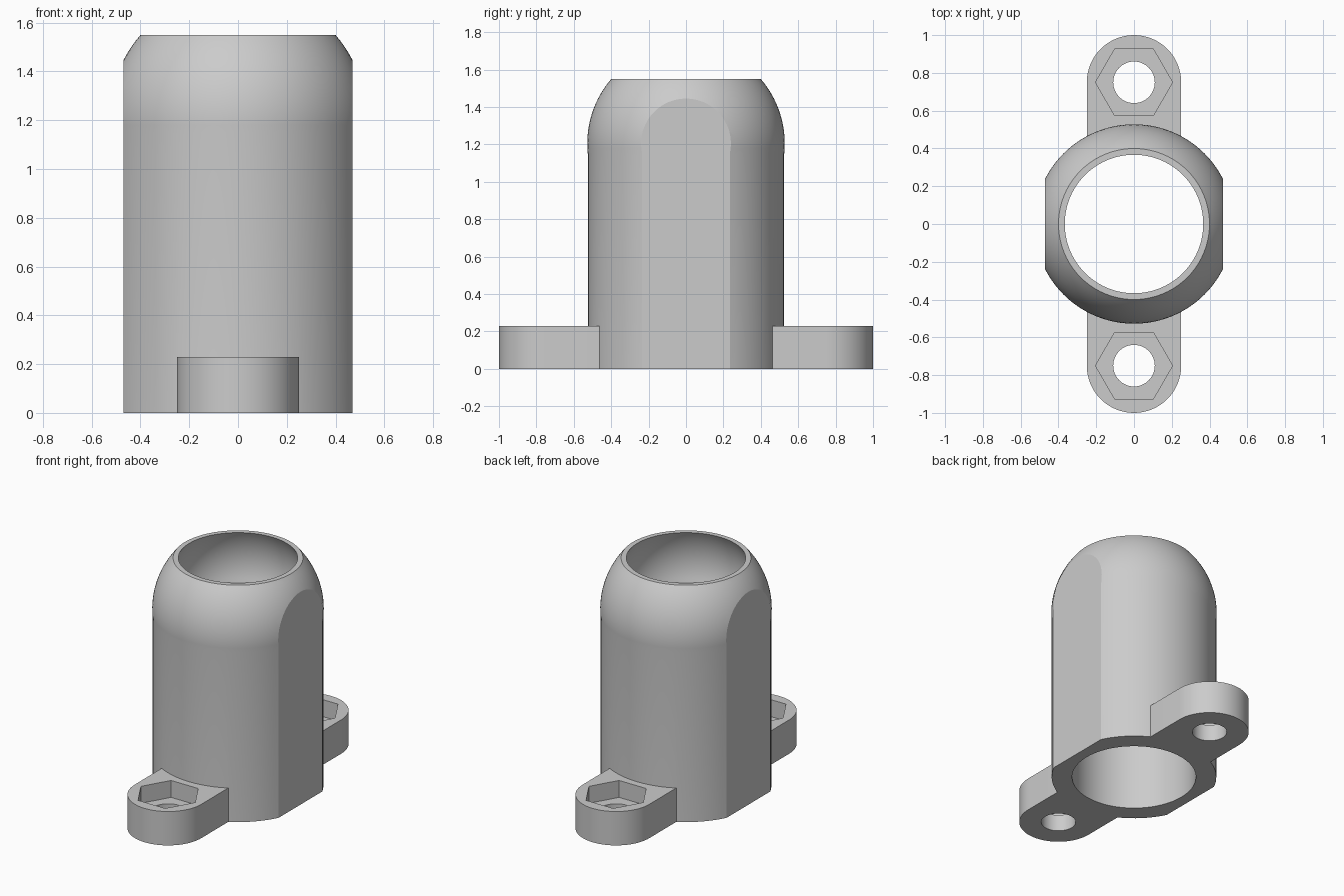
import bpy, bmesh, math
from math import sin, cos, pi, radians

cube = bpy.data.objects.get("Cube")
if cube:
    bpy.data.objects.remove(cube, do_unlink=True)

grey = bpy.data.materials.new("plain grey")
grey.use_nodes = True
grey.diffuse_color = (0.6, 0.6, 0.6, 1)
grey.node_tree.nodes["Principled BSDF"].inputs["Base Color"].default_value = (0.6, 0.6, 0.6, 1)


def make_object(name, bm):
    bmesh.ops.recalc_face_normals(bm, faces=bm.faces)
    mesh = bpy.data.meshes.new(name)
    bm.to_mesh(mesh)
    bm.free()
    mesh.materials.append(grey)
    ob = bpy.data.objects.new(name, mesh)
    bpy.context.collection.objects.link(ob)
    return ob


def arc(cx, cy, r, start, end, n):
    """Points along a circular arc, angles in radians."""
    steps = [start + (end - start) * i / n for i in range(n + 1)]
    return [(cx + r * cos(a), cy + r * sin(a)) for a in steps]


def prism(name, outline, z0, z1):
    bm = bmesh.new()
    base = bm.faces.new([bm.verts.new((x, y, z0)) for x, y in outline])
    top = bmesh.ops.extrude_face_region(bm, geom=[base])["geom"]
    moved = [v for v in top if isinstance(v, bmesh.types.BMVert)]
    bmesh.ops.translate(bm, verts=moved, vec=(0, 0, z1 - z0))
    return make_object(name, bm)


def lathe(name, profile, segments):
    """Revolve a closed (radius, z) profile about the z axis."""
    bm = bmesh.new()
    rings = []
    for s in range(segments):
        a = 2 * pi * s / segments
        rings.append([bm.verts.new((r * cos(a), r * sin(a), z)) for r, z in profile])
    n = len(profile)
    for s in range(segments):
        p, q = rings[s], rings[(s + 1) % segments]
        for i in range(n):
            j = (i + 1) % n
            bm.faces.new((p[i], q[i], q[j], p[j]))
    return make_object(name, bm)


def combine(target, other, operation):
    mod = target.modifiers.new("combine", 'BOOLEAN')
    mod.operation = operation
    mod.solver = 'EXACT'
    mod.object = other
    bpy.context.view_layer.objects.active = target
    bpy.ops.object.modifier_apply(modifier=mod.name)
    bpy.data.objects.remove(other, do_unlink=True)


# Hollow body: straight wall, truncated dome, ball seat above a straight bore
top_z, shoulder_z, dome_z, dome_r = 1.55, 1.15, 1.205, 0.528
seat_z, seat_r, bore_r = 1.345, 0.42, 0.395
outer = arc(0, dome_z, dome_r, math.asin((shoulder_z - dome_z) / dome_r),
            math.asin((top_z - dome_z) / dome_r), 14)
inner = arc(0, seat_z, seat_r, math.asin((top_z - seat_z) / seat_r),
            -math.acos(bore_r / seat_r), 14)
body = lathe("socket_body", [(outer[0][0], 0)] + outer + inner + [(bore_r, 0)], 96)

# Flats on both sides
for side in (-1, 1):
    xs = (side * 0.47, side * 0.8)
    flat = prism("flat_cutter", [(xs[0], -1), (xs[1], -1), (xs[1], 1), (xs[0], 1)], -0.5, 2)
    combine(body, flat, 'DIFFERENCE')

# Mounting lugs, front and back, each with a bolt hole and a hex nut pocket
for side in (-1, 1):
    cy = side * 0.75
    slot = [(-0.25, side * 0.43), (0.25, side * 0.43)] + arc(0, cy, 0.25, 0, side * pi, 32)
    lug = prism("lug", slot, 0, 0.23)
    combine(lug, prism("hole_cutter", arc(0, cy, 0.11, 0, 2 * pi, 48)[:-1], -0.1, 0.4), 'DIFFERENCE')
    combine(lug, prism("hex_cutter", arc(0, cy, 0.204, 0, 2 * pi, 6)[:-1], 0.115, 0.4), 'DIFFERENCE')
    combine(body, lug, 'UNION')

# Smooth curved walls, keep real edges crisp
bpy.ops.object.select_all(action='DESELECT')
body.select_set(True)
bpy.context.view_layer.objects.active = body
bpy.ops.object.shade_smooth_by_angle(angle=radians(15))
